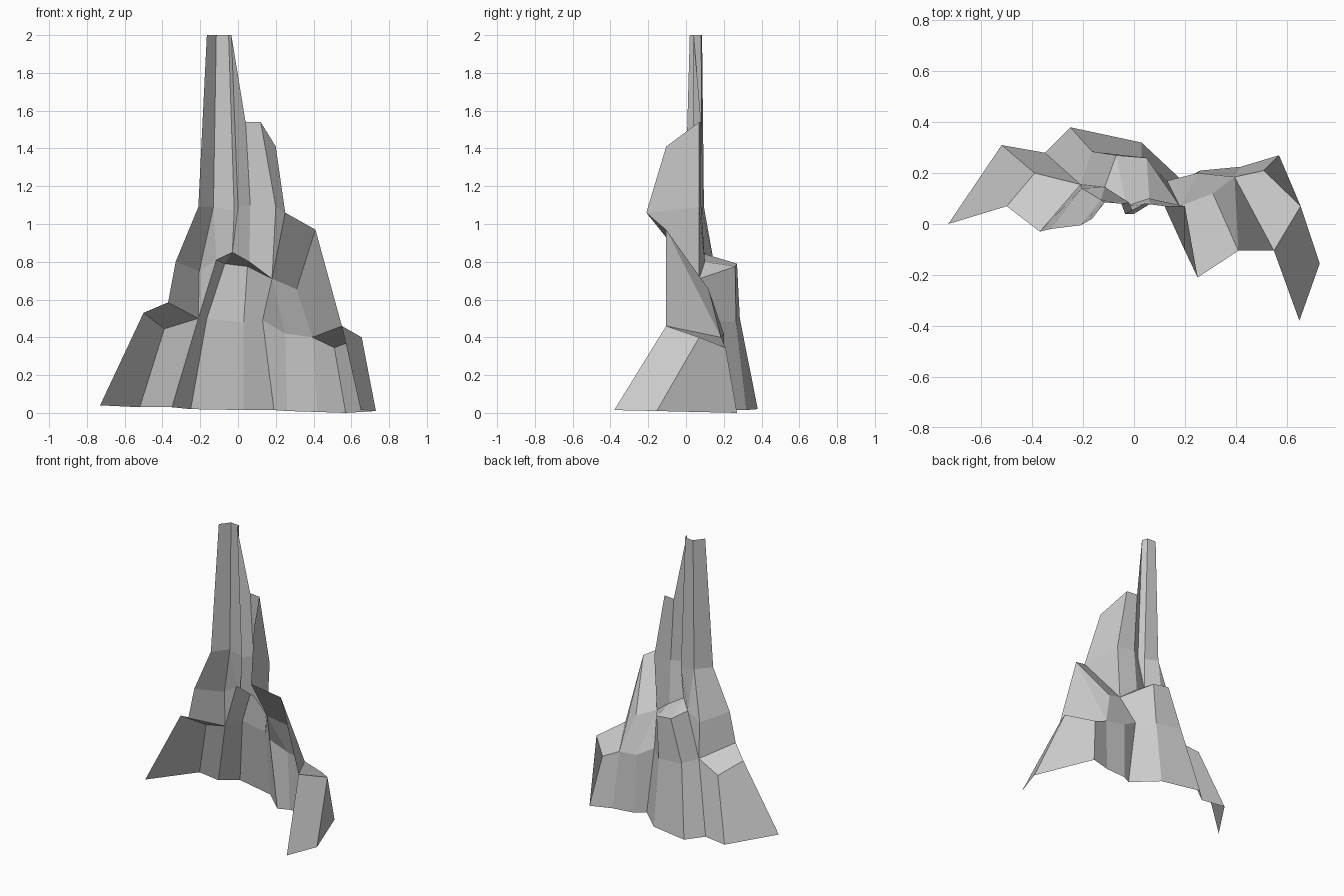
import bpy, bmesh

if "Cube" in bpy.data.objects:
    bpy.data.objects.remove(bpy.data.objects["Cube"])


def part(name, *bands):
    """Skin pairs of point rows (lower, upper) into one open rock sheet.
    A point repeated in a row collapses that quad to a triangle."""
    bm = bmesh.new()
    verts = {}

    def vert(p):
        if p not in verts:
            verts[p] = bm.verts.new(p)
        return verts[p]

    for lower, upper in bands:
        for i in range(len(lower) - 1):
            loop = dict.fromkeys((lower[i], upper[i], upper[i + 1], lower[i + 1]))
            if len(loop) > 2:
                bm.faces.new([vert(p) for p in loop])
    mesh = bpy.data.meshes.new(name)
    bm.to_mesh(mesh)
    bm.free()
    obj = bpy.data.objects.new(name, mesh)
    bpy.context.collection.objects.link(obj)
    return obj


# Contour rows, each running left to right along the cliff
foot = [(-.73, 0, .04), (-.52, .31, .03), (-.35, .28, .03), (-.25, .38, .02),
        (.03, .32, .015), (.19, .17, .015), (.26, .21, .01), (.42, .225, .005),
        (.57, .27, 0), (.73, -.155, .01), (.65, -.38, .015)]
knee = [(-.50, .07, .53), (-.39, .20, .445), (-.21, .155, .50), (-.165, .285, .50),
        (.03, .265, .48), (.13, .17, .49), (.25, .20, .42), (.395, .185, .40),
        (.51, .21, .345), (.655, .07, .40), (.55, -.105, .46)]

# Centre buttress rim and the back of its ledge
rim_l, rim_a, rim_b, rim_r, rim_far = [
    (-.115, .145, .81), (-.07, .27, .79), (.05, .26, .775), (.18, .07, .71), (.31, .12, .655)]
notch, cleft = (-.03, .07, .85), (.06, .10, .80)

# Left flank, waist of the spire and its top
hip, flank, flank_in = (-.37, -.03, .585), (-.33, -.02, .80), (-.205, .14, .75)
waist = [(-.21, -.005, 1.09), (-.13, .095, 1.09), (-.02, .085, 1.07),
         (0, .04, 1.09), (.065, .08, 1.10), (.20, .07, 1.09)]
top = [(-.165, .02, 2), (-.115, .085, 2), (-.05, .08, 2), (-.035, .04, 2)]

# Right fin
crest_l, crest_r = (.04, .08, 1.54), (.12, .07, 1.54)
fin_top, fin_mid, fin_low = (.20, -.105, 1.41), (.25, -.21, 1.06), (.41, -.105, .97)

# Flared foot of the rock
part("rock_base", (foot, knee))

# Centre buttress with its sloping ledge
part("centre_buttress",
     (knee[2:8], [rim_l, rim_a, rim_b, rim_r, rim_r, rim_far]),
     ([rim_l, rim_a, rim_b, rim_r], [rim_l, notch, cleft, rim_r]))

# Left shoulder: ledge and the flank above it
part("left_shoulder",
     ([knee[0], knee[1]], [hip, knee[2]]),
     ([hip, knee[2], knee[2]], [flank, flank_in, rim_l]))

# Wall between the ledges and the waist
part("upper_wall",
     ([flank, flank_in, rim_l, notch, notch, cleft, rim_r],
      [waist[0], waist[1]] + waist[1:]))

# Tall spire and the lower block beside it
part("spire", (waist[:5], top + [crest_l]))
part("spire_block", (waist[4:], [crest_l, crest_r]))

# Right fin jutting forward, and the shoulder below it
part("right_fin",
     ([waist[5], fin_mid], [crest_r, fin_top]),
     ([rim_r, fin_mid], [waist[5], fin_mid]),
     ([rim_r, rim_far], [fin_mid, fin_low]))
part("right_shoulder",
     ([rim_far, knee[7], knee[10]], [fin_low, fin_low, fin_low]),
     ([knee[8], knee[9]], [knee[7], knee[10]]))
